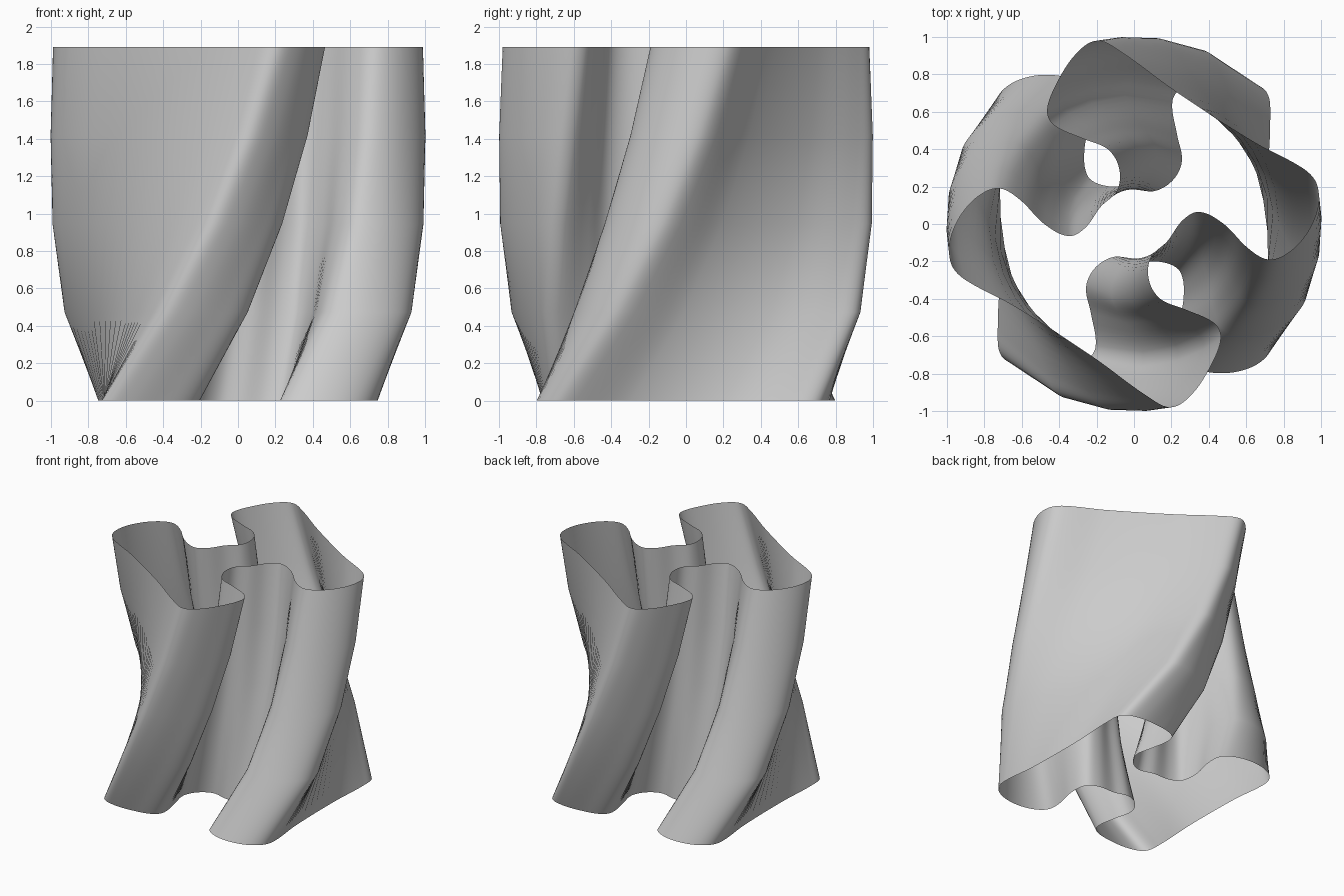
import bpy, bmesh, math
from mathutils import Vector, Matrix
from mathutils.geometry import interpolate_bezier

cube = bpy.data.objects.get("Cube")
if cube:
    bpy.data.objects.remove(cube)

HEIGHT = 1.89
STEPS = 6
# Clockwise turn in degrees of each ring, bottom to top
TWIST = [56.5, 35, 20, 8.5, 0]

# Half of the lobed outline; the other half is its half-turn copy
HALF = [(-.975, -.22), (-.985, -.1), (-.93, .04), (-.83, .15), (-.72, .19),
        (-.61, .13), (-.48, .0), (-.35, -.065), (-.26, -.02), (-.18, .09),
        (-.09, .18), (-.08, .3), (-.14, .4), (-.27, .455), (-.43, .53),
        (-.465, .61), (-.41, .76), (-.31, .91), (-.2, .98), (-.07, .92),
        (.22, .71), (.64, .44), (.9, .3)]


def smooth_loop(points):
    """Round a closed loop of points with bezier spans."""
    loop = []
    n = len(points)
    for i in range(n):
        a, b, c, d = (points[(i + k) % n] for k in (-1, 0, 1, 2))
        span = (c - b).length / 3
        h1 = b + (c - a).normalized() * span
        h2 = c - (d - b).normalized() * span
        loop += interpolate_bezier(b, h1, h2, c, STEPS + 1)[:-1]
    return loop


# Outline of the wall
half = [Vector((x, y, 0)) for x, y in HALF]
outline = smooth_loop(half + [-p for p in half])

# Stack of turned rings, open at both ends
bm = bmesh.new()
rings = []
for level, turn in enumerate(TWIST):
    lift = Vector((0, 0, HEIGHT * level / (len(TWIST) - 1)))
    spin = Matrix.Rotation(-math.radians(turn), 3, 'Z')
    rings.append([bm.verts.new(spin @ p + lift) for p in outline])
for low, high in zip(rings, rings[1:]):
    for i in range(len(outline)):
        bm.faces.new((low[i - 1], high[i - 1], high[i], low[i])).smooth = True

mesh = bpy.data.meshes.new("twisted_wall")
bm.to_mesh(mesh)
bm.free()
wall = bpy.data.objects.new("twisted_wall", mesh)
bpy.context.collection.objects.link(wall)

# Plain grey finish
grey = bpy.data.materials.new("light_grey")
grey.use_nodes = True
color = (0.6, 0.6, 0.6, 1)
grey.diffuse_color = color
grey.node_tree.nodes["Principled BSDF"].inputs["Base Color"].default_value = color
mesh.materials.append(grey)
